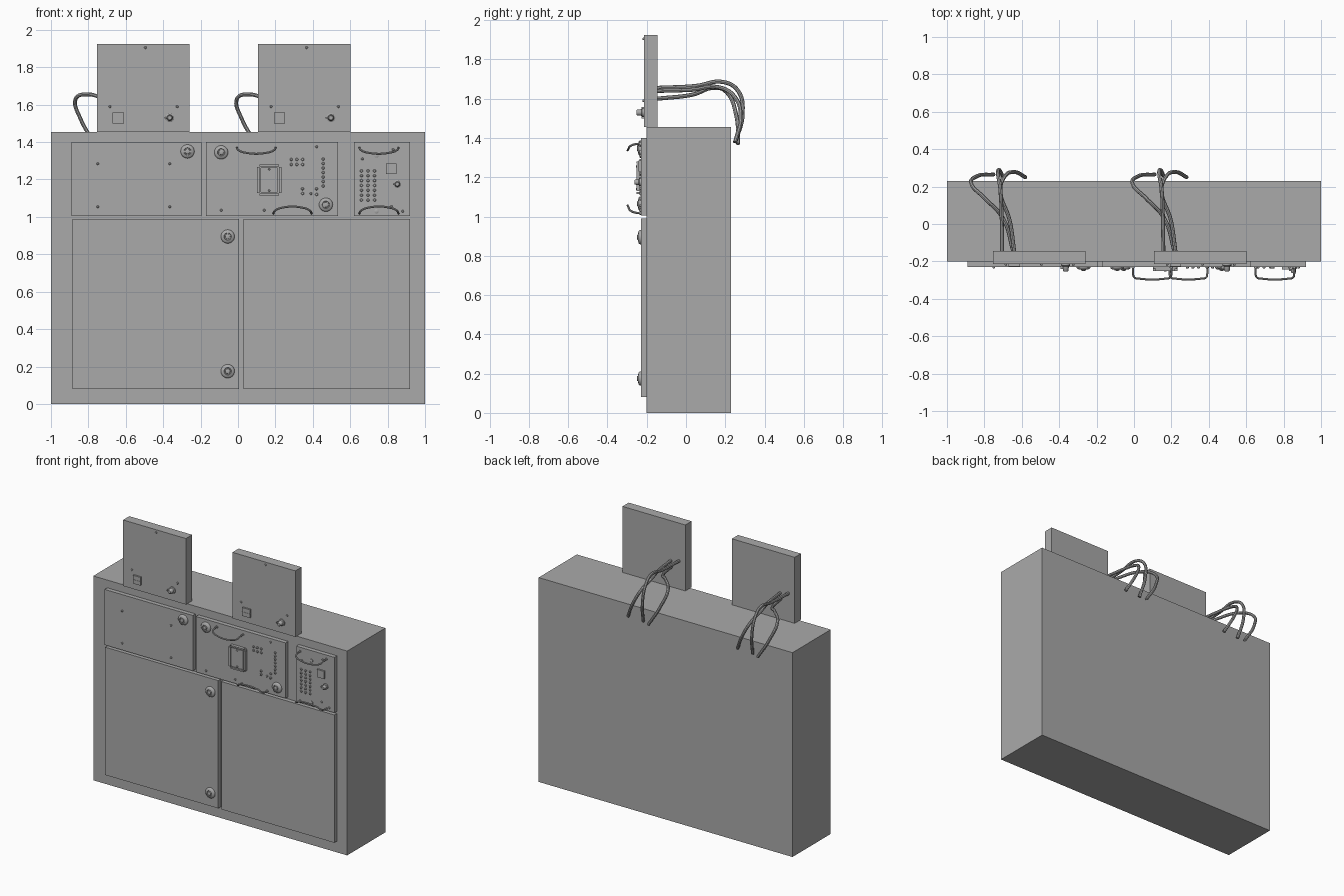
import bpy, bmesh, math
from mathutils import Vector

if "Cube" in bpy.data.objects:
    bpy.data.objects.remove(bpy.data.objects["Cube"])

grey = bpy.data.materials.new("matt grey")
grey.diffuse_color = (0.4, 0.4, 0.4, 1)
grey.use_nodes = True
grey.node_tree.nodes["Principled BSDF"].inputs["Base Color"].default_value = grey.diffuse_color
PANEL, SCREEN = -0.23, -0.215   # front planes of the panels and upper boxes


def finish(name, bm):
    bmesh.ops.recalc_face_normals(bm, faces=bm.faces)
    me = bpy.data.meshes.new(name)
    bm.to_mesh(me)
    bm.free()
    me.materials.append(grey)
    ob = bpy.data.objects.new(name, me)
    bpy.context.collection.objects.link(ob)
    return ob


def smooth(ob):
    bpy.ops.object.select_all(action='DESELECT')
    ob.select_set(True)
    bpy.context.view_layer.objects.active = ob
    bpy.ops.object.shade_smooth_by_angle(angle=math.radians(40))


def box(name, x0, x1, y0, y1, z0, z1, bevel=0):
    bm = bmesh.new()
    bmesh.ops.create_cube(bm, size=1)
    for v in bm.verts:
        v.co = ((x0 + x1) / 2 + v.co.x * (x1 - x0),
                (y0 + y1) / 2 + v.co.y * (y1 - y0),
                (z0 + z1) / 2 + v.co.z * (z1 - z0))
    if bevel:   # round the four upright-facing corners (edges along y)
        es = [e for e in bm.edges if abs(e.verts[0].co.y - e.verts[1].co.y) > 1e-5]
        bmesh.ops.bevel(bm, geom=es, offset=bevel, segments=3, affect='EDGES', profile=0.5)
    return finish(name, bm)


def lathe(name, x, y, z, profile, n=24):
    """Turned part facing the front; profile is (radius, distance out)."""
    bm = bmesh.new()
    rings = []
    for r, d in profile:
        rings.append([bm.verts.new((x + r * math.cos(2 * math.pi * i / n), y - d,
                                    z + r * math.sin(2 * math.pi * i / n))) for i in range(n)])
    for a, b in zip(rings, rings[1:]):
        for i in range(n):
            j = (i + 1) % n
            bm.faces.new((a[i], a[j], b[j], b[i]))
    bm.faces.new(rings[0])
    bm.faces.new(rings[-1])
    ob = finish(name, bm)
    smooth(ob)
    return ob


def tube(name, pts, radius, kind='AUTO'):
    cu = bpy.data.curves.new(name, 'CURVE')
    cu.dimensions = '3D'
    cu.bevel_depth = radius
    cu.bevel_resolution = 2
    cu.resolution_u = 8
    cu.use_fill_caps = True
    sp = cu.splines.new('BEZIER')
    sp.bezier_points.add(len(pts) - 1)
    for bp, p in zip(sp.bezier_points, pts):
        bp.co = p
        bp.handle_left_type = bp.handle_right_type = kind
    cu.materials.append(grey)
    ob = bpy.data.objects.new(name, cu)
    bpy.context.collection.objects.link(ob)
    bpy.ops.object.select_all(action='DESELECT')
    ob.select_set(True)
    bpy.context.view_layer.objects.active = ob
    bpy.ops.object.convert(target='MESH')
    smooth(bpy.context.object)


def screw(x, z, y=PANEL, r=0.007):
    lathe("screw", x, y, z, [(r, -0.002), (r, 0.004), (r * 0.6, 0.007)], 10)


def lock(x, z):
    lathe("round_lock", x, PANEL, z, [(0.037, -0.002), (0.036, 0.006), (0.031, 0.011),
                                      (0.02, 0.014), (0.018, 0.010), (0.014, 0.010),
                                      (0.013, 0.018), (0.007, 0.020)])


def knob(x, z, y, s=1.0):
    lathe("knob", x, y, z, [(0.024 * s, -0.002), (0.024 * s, 0.008), (0.017 * s, 0.011),
                            (0.015 * s, 0.034 * s), (0.011 * s, 0.038 * s)], 16)
    box("knob_pointer", x - 0.028 * s, x, y - 0.026 * s, y - 0.010, z - 0.004, z + 0.004)


def handle(x0, x1, z, dz):
    """Bowed pull handle; dz is how far the grip bends away from its feet."""
    r = 0.022
    tube("pull_handle", [(x0, PANEL + 0.003, z), (x0, -0.262, z + dz * 0.1),
                         (x0 + 0.006, -0.285, z + dz * 0.5), (x0 + r + 0.01, -0.292, z + dz),
                         (x1 - r - 0.01, -0.292, z + dz), (x1 - 0.006, -0.285, z + dz * 0.5),
                         (x1, -0.262, z + dz * 0.1), (x1, PANEL + 0.003, z)], 0.0055)
    for x in (x0, x1):
        lathe("handle_foot", x, PANEL, z, [(0.009, -0.002), (0.009, 0.006)], 12)


# Cabinet body, doors and control panels
box("cabinet", -1, 1, -0.2, 0.23, 0, 1.455)
for name, x0, x1, z0, z1 in (("left_door", -0.885, 0.005, 0.08, 0.99),
                             ("right_door", 0.03, 0.92, 0.08, 0.99),
                             ("left_panel", -0.89, -0.195, 1.005, 1.40),
                             ("middle_panel", -0.17, 0.535, 1.005, 1.40),
                             ("right_panel", 0.62, 0.92, 1.005, 1.40)):
    box(name, x0, x1, PANEL, -0.199, z0, z1)

# Locks, screws and handles
for p in ((-0.27, 1.35), (-0.09, 1.345), (0.47, 1.065), (-0.055, 0.895), (-0.055, 0.175)):
    lock(*p)
for x in (-0.75, -0.365):
    for z in (1.055, 1.285):
        screw(x, z)
for p in ((0.42, 1.375), (0.39, 1.125), (0.14, 1.035), (-0.09, 1.035),
          (0.665, 1.31), (0.83, 1.36), (0.82, 1.055), (0.88, 1.03)):
    screw(*p)
for x0, x1, z, dz in ((-0.005, 0.2, 1.37, -0.024), (0.19, 0.392, 1.018, 0.028),
                      (0.65, 0.857, 1.37, -0.024), (0.65, 0.857, 1.018, 0.028)):
    handle(x0, x1, z, dz)
for z in (1.328, 1.03):
    lathe("panel_latch", 0.74, PANEL, z, [(0.012, -0.002), (0.012, 0.006), (0.008, 0.008)], 12)

# Square socket on the middle panel: plate, raised rim and cover
box("socket_plate", 0.102, 0.232, -0.238, -0.228, 1.115, 1.28, 0.014)
for a in ((0.102, 0.116, 1.129, 1.266), (0.218, 0.232, 1.129, 1.266),
          (0.116, 0.218, 1.115, 1.125), (0.116, 0.218, 1.27, 1.28)):
    box("socket_rim", a[0], a[1], -0.252, -0.237, a[2], a[3])
box("socket_cover", 0.120, 0.214, -0.248, -0.237, 1.130, 1.264, 0.006)
for z in (1.14, 1.255):
    screw(0.167, z, -0.248, 0.006)

# Small push buttons in rows
buttons = [(0.285 + 0.03 * i, 1.28 + 0.027 * j) for i in range(3) for j in range(2)]
buttons += [(0.455, 1.165 + 0.024 * i) for i in range(7)]
buttons += [(0.345, 1.125), (0.345, 1.15), (0.42, 1.15), (0.42, 1.12)]
buttons += [(x, 1.09 + 0.026 * i) for x in (0.66, 0.695, 0.73) for i in range(7)]
for x, z in buttons:
    lathe("push_button", x, PANEL, z, [(0.008, -0.002), (0.008, 0.005), (0.005, 0.008)], 10)

# Switch and knob on the right panel
box("panel_switch", 0.79, 0.847, -0.242, -0.228, 1.23, 1.285)
knob(0.852, 1.175, PANEL, 0.85)

# Two upper boxes with switches, knobs and hanging cables
cables = (
    ((-0.645, -0.148, 1.60), (-0.70, 0.03, 1.62), (-0.80, 0.14, 1.655), (-0.868, 0.21, 1.63),
     (-0.84, 0.255, 1.52), (-0.75, 0.265, 1.37)),
    ((-0.705, -0.148, 1.655), (-0.708, 0.05, 1.665), (-0.715, 0.19, 1.685), (-0.727, 0.265, 1.64),
     (-0.72, 0.288, 1.52), (-0.70, 0.25, 1.375)),
    ((-0.64, -0.148, 1.64), (-0.665, 0.02, 1.645), (-0.715, 0.18, 1.655), (-0.69, 0.255, 1.60),
     (-0.64, 0.278, 1.50), (-0.58, 0.25, 1.38)))
for dx in (0, 0.862):
    box("upper_box", -0.755 + dx, -0.26 + dx, SCREEN, -0.145, 1.455, 1.925)
    for x, z in ((-0.495, 1.905), (-0.685, 1.59), (-0.325, 1.59)):
        screw(x + dx, z, SCREEN)
    for z0 in (1.50, 1.53):
        box("rocker_switch", -0.67 + dx, -0.61 + dx, SCREEN - 0.012, SCREEN + 0.002, z0, z0 + 0.029)
    knob(-0.365 + dx, 1.53, SCREEN)
    for c in cables:
        tube("cable", [Vector(p) + Vector((dx, 0, 0)) for p in c], 0.0105)
